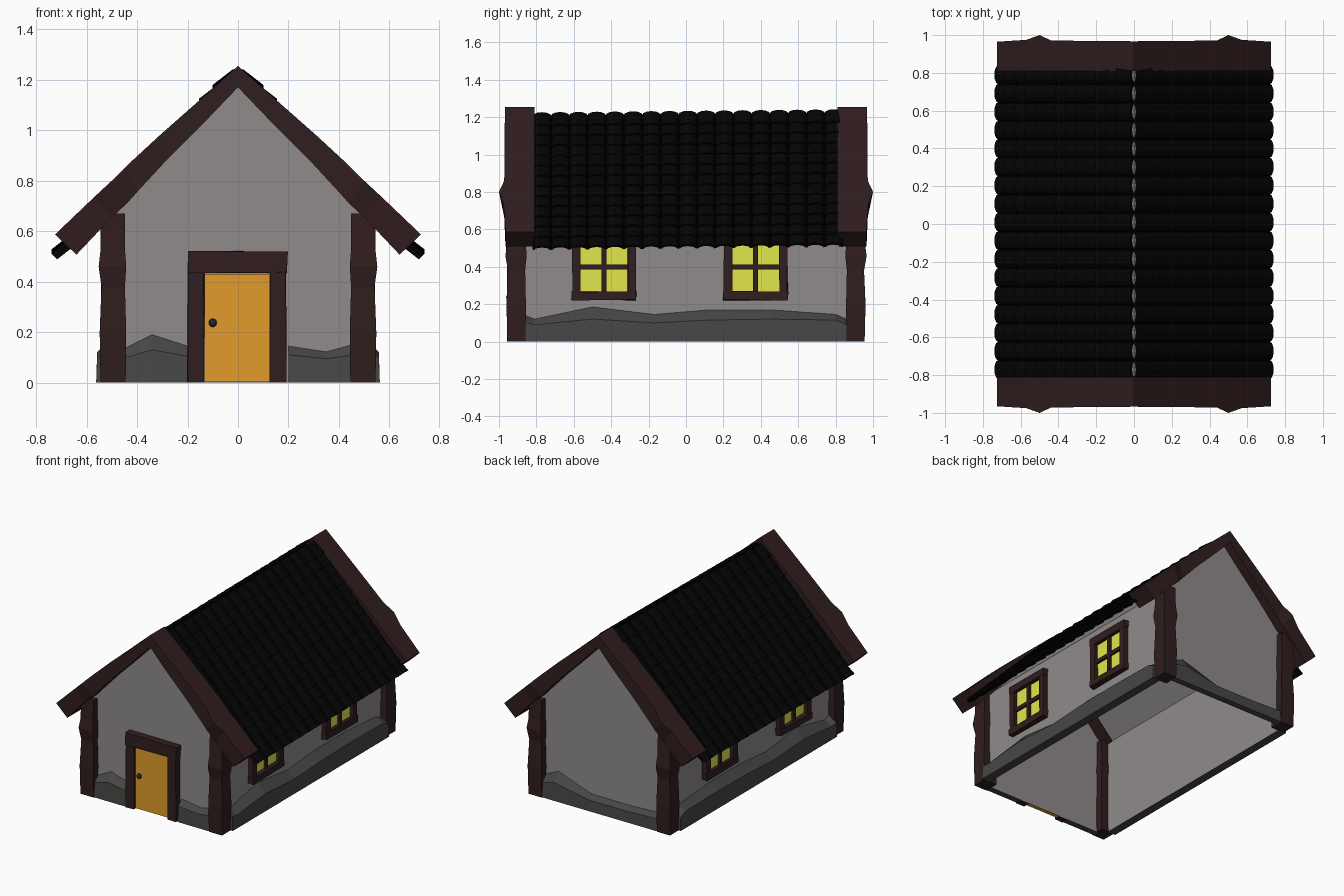
import bpy, bmesh, math, random
from mathutils import Vector

if "Cube" in bpy.data.objects:
    bpy.data.objects.remove(bpy.data.objects["Cube"])

random.seed(4)


def material(name, rgb):
    m = bpy.data.materials.new(name)
    m.diffuse_color = (*rgb, 1)
    m.use_nodes = True
    m.node_tree.nodes["Principled BSDF"].inputs["Base Color"].default_value = m.diffuse_color
    return m


WOOD = material("dark timber", (0.030, 0.0125, 0.013))
TILE = material("black tile", (0.001, 0.001, 0.001))
WALL = material("grey plaster", (0.277, 0.257, 0.26))
STONE = material("grey stone", (0.062, 0.062, 0.061))
DOOR = material("orange door", (0.75, 0.33, 0.024))
GLASS = material("yellow glass", (0.75, 0.80, 0.075))
IRON = material("black iron", (0.02, 0.02, 0.02))


def finish(name, bm, mat, mirror=""):
    bmesh.ops.recalc_face_normals(bm, faces=bm.faces[:])
    me = bpy.data.meshes.new(name)
    bm.to_mesh(me)
    bm.free()
    me.materials.append(mat)
    ob = bpy.data.objects.new(name, me)
    bpy.context.collection.objects.link(ob)
    if mirror:
        mod = ob.modifiers.new("mirror", 'MIRROR')
        mod.use_axis = ["x" in mirror, "y" in mirror, False]
    return ob


def loft(bm, rings, caps=(True, True)):
    """Skin consecutive closed rings of points."""
    vs = [[bm.verts.new(p) for p in r] for r in rings]
    n = len(vs[0])
    for a, b in zip(vs, vs[1:]):
        for i in range(n):
            j = (i + 1) % n
            bm.faces.new((a[i], a[j], b[j], b[i]))
    if caps[0]:
        bm.faces.new(vs[0])
    if caps[1]:
        bm.faces.new(vs[-1][::-1])


def box(bm, x, y, z, rough=0.0):
    """Box from three (min, max) ranges, corners nudged for a hewn look."""
    def n(v):
        return v + random.uniform(-rough, rough)
    loft(bm, [[(n(a), n(b), max(0, n(c)) if c else 0) for a, b in
               ((x[0], y[0]), (x[1], y[0]), (x[1], y[1]), (x[0], y[1]))] for c in z])


# plaster walls: gabled prism, open underneath
bm = bmesh.new()
profile = [(-0.5, 0), (0.5, 0), (0.5, 0.66), (0, 1.175), (-0.5, 0.66)]
loft(bm, [[(x, y, z) for x, z in profile] for y in (-0.905, 0.905)])
floor = [f for f in bm.faces if all(v.co.z < 0.001 for v in f.verts)]
bmesh.ops.delete(bm, geom=floor, context='FACES')
finish("walls", bm, WALL)

# corner posts with uneven hewn sections
bm = bmesh.new()
posts = [(0, .445, .545, .855, .955), (.2, .443, .548, .856, .96), (.38, .448, .541, .86, .952),
         (.46, .443, .552, .852, .966), (.53, .448, .544, .857, .955), (.67, .448, .544, .86, .95)]
loft(bm, [[(a, c, z), (b, c, z), (b, d, z), (a, d, z)] for z, a, b, c, d in posts])
finish("corner_posts", bm, WOOD, "xy")

# gable boards: outer x z, inner x z, outermost y
bm = bmesh.new()
boards = [(0, 1.255, 0, 1.17, .967), (.14, 1.13, .12, 1.045, .97), (.31, .98, .28, .885, .97),
          (.44, .86, .40, .755, .972), (.5, .80, .44, .71, 1.0), (.57, .735, .50, .655, .975),
          (.725, .587, .64, .507, .965)]
loft(bm, [[(a, .81, b), (a, y, b), (c, min(y, .97), d), (c, .815, d)]
          for a, b, c, d, y in boards], (False, True))
finish("gable_boards", bm, WOOD, "xy")

# side stone footing: y, front edge height, top height
bm = bmesh.new()
side = [(-.86, .10, .14), (-.81, .09, .12), (-.5, .12, .185), (-.17, .10, .145),
        (.13, .115, .17), (.45, .12, .17), (.8, .115, .145), (.86, .09, .12)]
loft(bm, [[(.501, y, 0), (.562, y, 0), (.558, y, a), (.501, y, b)] for y, a, b in side])
finish("side_footing", bm, STONE, "x")

# front and back stone footings: x, front edge height, top height
for name, s, row in (
        ("front_left_footing", -1, [(-.46, .095, .13), (-.34, .13, .19), (-.2, .105, .145)]),
        ("front_right_footing", -1, [(.2, .11, .145), (.35, .095, .122), (.46, .11, .152)]),
        ("back_footing", 1, [(-.46, .085, .11), (-.2, .075, .10), (.09, .075, .10),
                             (.35, .125, .19), (.46, .10, .14)])):
    bm = bmesh.new()
    loft(bm, [[(x, s * .906, 0), (x, s * .95, 0), (x, s * .945, a), (x, s * .906, b)]
              for x, a, b in row])
    finish(name, bm, STONE)

# door, frame and knob
bm = bmesh.new()
box(bm, (-.132, .125), (-.937, -.908), (0.003, .43))
finish("door", bm, DOOR)
bm = bmesh.new()
box(bm, (-.2, -.135), (-.955, -.91), (0, .45), .003)
box(bm, (.127, .19), (-.955, -.91), (0, .45), .003)
box(bm, (-.2, .195), (-.96, -.91), (.437, .52), .003)
finish("door_frame", bm, WOOD)
bm = bmesh.new()
bmesh.ops.create_uvsphere(bm, u_segments=10, v_segments=6, radius=.017)
bmesh.ops.translate(bm, verts=bm.verts[:], vec=(-.1, -.945, .237))
finish("door_knob", bm, IRON)

# windows on both long sides
for name, c in (("front", -.438), ("rear", .372)):
    bm = bmesh.new()
    box(bm, (.502, .515), (c - .135, c + .135), (.26, .54))
    finish(name + "_window_glass", bm, GLASS, "x")
    bm = bmesh.new()
    for s in (-1, 1):
        box(bm, (.505, .54), sorted((c + s * .125, c + s * .17)), (.23, .57), .003)
    box(bm, (.505, .543), (c - .173, c + .173), (.222, .267), .003)
    box(bm, (.505, .543), (c - .173, c + .173), (.53, .58), .003)
    box(bm, (.503, .53), (c - .013, c + .013), (.26, .54))
    box(bm, (.503, .53), (c - .13, c + .13), (.386, .412))
    finish(name + "_window_frame", bm, WOOD, "x")

# roof: overlapping barrel tiles laid down the slope
bm = bmesh.new()
down = Vector((.70, 0, -.714))
up = Vector((.714, 0, .70))
PITCH, COLS, ROWS, SEG = .0975, 17, 13, 6
arc = [math.pi * i / SEG for i in range(SEG + 1)]
for c in range(COLS):
    y = (c - 8) * PITCH + .01
    for r in range(ROWS):
        start = r * .076 + .004
        rings = []
        for t, lift in ((start, -.006), (start + .102, .008)):
            base = Vector((0, y, 1.22 + .01 * y)) + down * t + up * lift
            ring = [base + Vector((0, .050 * math.cos(a), 0)) + up * .03 * math.sin(a) for a in arc]
            ring += [base + Vector((0, .042 * math.cos(a), 0)) + up * (.019 * math.sin(a) - .003)
                     for a in reversed(arc)]
            rings.append(ring)
        loft(bm, rings)
ob = finish("roof_tiles", bm, TILE, "x")
ob.modifiers["mirror"].use_mirror_merge = False
